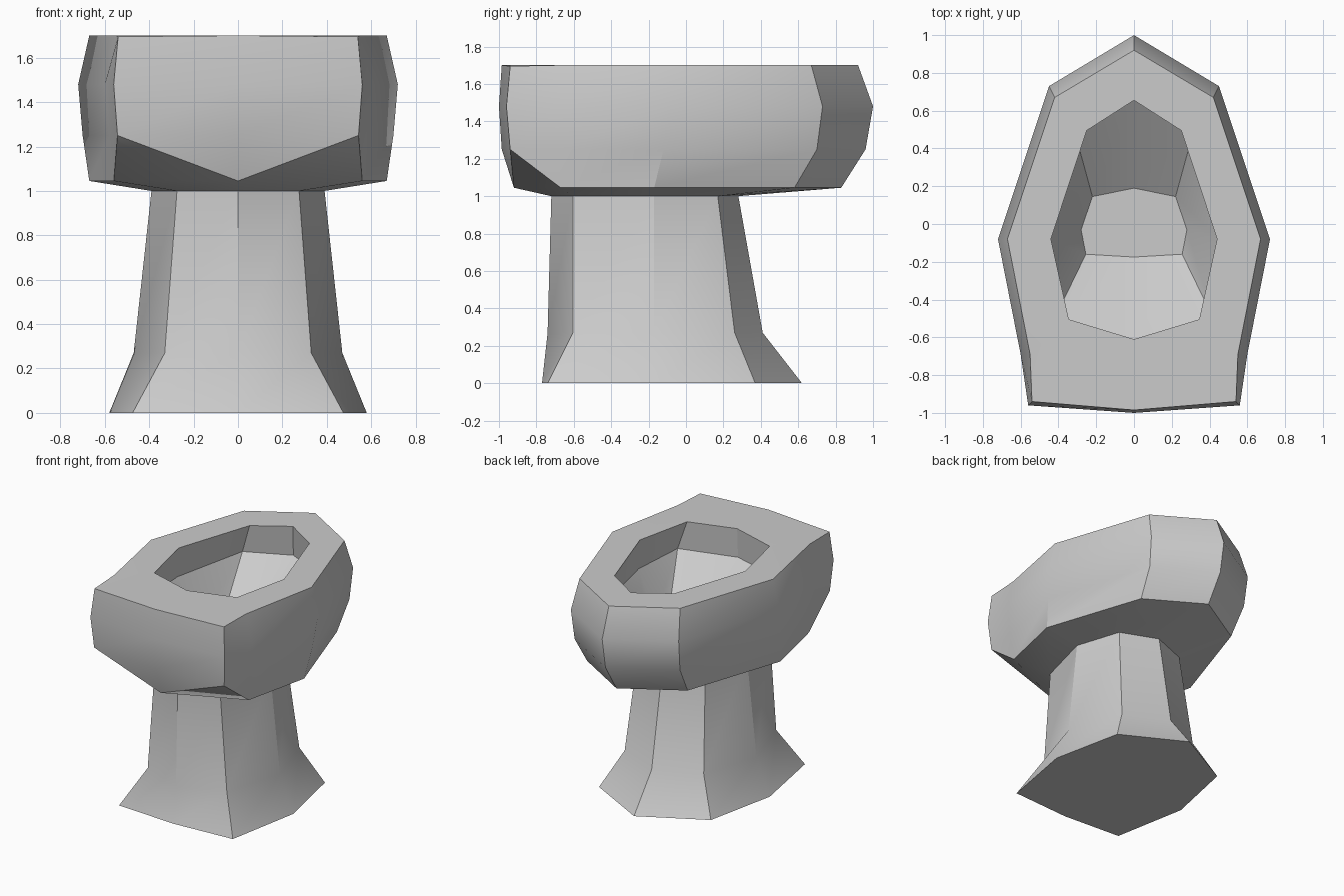
import bpy, bmesh, math

if "Cube" in bpy.data.objects:
    bpy.data.objects.remove(bpy.data.objects["Cube"])


def ring(z, back, front, *side):
    """Mirrored 10-point loop: back centre, four right-side points, front centre."""
    side = list(side)
    if len(side) == 3:               # plain loops use their front corner twice
        side.append(side[-1])
    half = [(p[0], p[1], p[2] if len(p) > 2 else z) for p in side]
    left = [(-x, y, h) for x, y, h in reversed(half)]
    return [(0, back, z)] + half + [(0, front, z)] + left


def loft(name, rings, cap_start=False, cap_end=False):
    """Skin consecutive loops, weld doubled points and set the shading."""
    bm = bmesh.new()
    loops = [[bm.verts.new(p) for p in r] for r in rings]
    n = len(loops[0])
    for a, b in zip(loops, loops[1:]):
        for i in range(n):
            j = (i + 1) % n
            bm.faces.new((a[i], a[j], b[j], b[i]))
    if cap_start:
        bm.faces.new(loops[0])
    if cap_end:
        bm.faces.new(loops[-1])
    bmesh.ops.remove_doubles(bm, verts=bm.verts[:], dist=0.001)
    bmesh.ops.recalc_face_normals(bm, faces=bm.faces[:])
    mesh = bpy.data.meshes.new(name)
    bm.to_mesh(mesh)
    bm.free()
    obj = bpy.data.objects.new(name, mesh)
    bpy.context.collection.objects.link(obj)
    bpy.ops.object.select_all(action='DESELECT')
    obj.select_set(True)
    bpy.context.view_layer.objects.active = obj
    bpy.ops.object.shade_smooth_by_angle(angle=math.radians(30))
    return obj


# Loop shared by the bowl underside and the pedestal top
neck = ring(1.0, 0.28, -0.72, (0.28, 0.17), (0.39, -0.17), (0.275, -0.605))

# Bowl: cavity floor, cavity wall, flat rim, bulging outside, underside
loft("bowl", [
    ring(1.17, 0.19, -0.175, (0.22, 0.145), (0.28, -0.03), (0.255, -0.16)),
    ring(1.48, 0.66, -0.62, (0.32, 0.51), (0.45, -0.08), (0.42, -0.50)),
    ring(1.70, 0.655, -0.61, (0.25, 0.495), (0.44, -0.08), (0.345, -0.505)),
    ring(1.70, 0.92, -0.985, (0.42, 0.67), (0.67, -0.08), (0.55, -0.69), (0.54, -0.94, 1.695)),
    ring(1.48, 1.0, -1.0, (0.45, 0.73), (0.72, -0.08), (0.60, -0.69), (0.56, -0.96)),
    ring(1.25, 0.96, -0.985, (0.44, 0.70), (0.70, -0.12), (0.58, -0.69), (0.543, -0.94)),
    # chamfered front: the corner stays high while the rest drops
    ring(1.045, 0.83, -0.92, (0.42, 0.58), (0.67, -0.17), (0.56, -0.67), (0.543, -0.94, 1.25)),
    ring(1.045, 0.83, -0.92, (0.42, 0.58), (0.67, -0.17), (0.56, -0.67)),
    neck,
], cap_start=True)

# Pedestal: straight column with a flared foot
loft("pedestal", [
    neck,
    ring(0.27, 0.41, -0.74, (0.33, 0.26), (0.47, -0.17), (0.33, -0.605)),
    ring(0.0, 0.62, -0.77, (0.467, 0.37), (0.58, -0.17), (0.475, -0.74)),
], cap_end=True)
